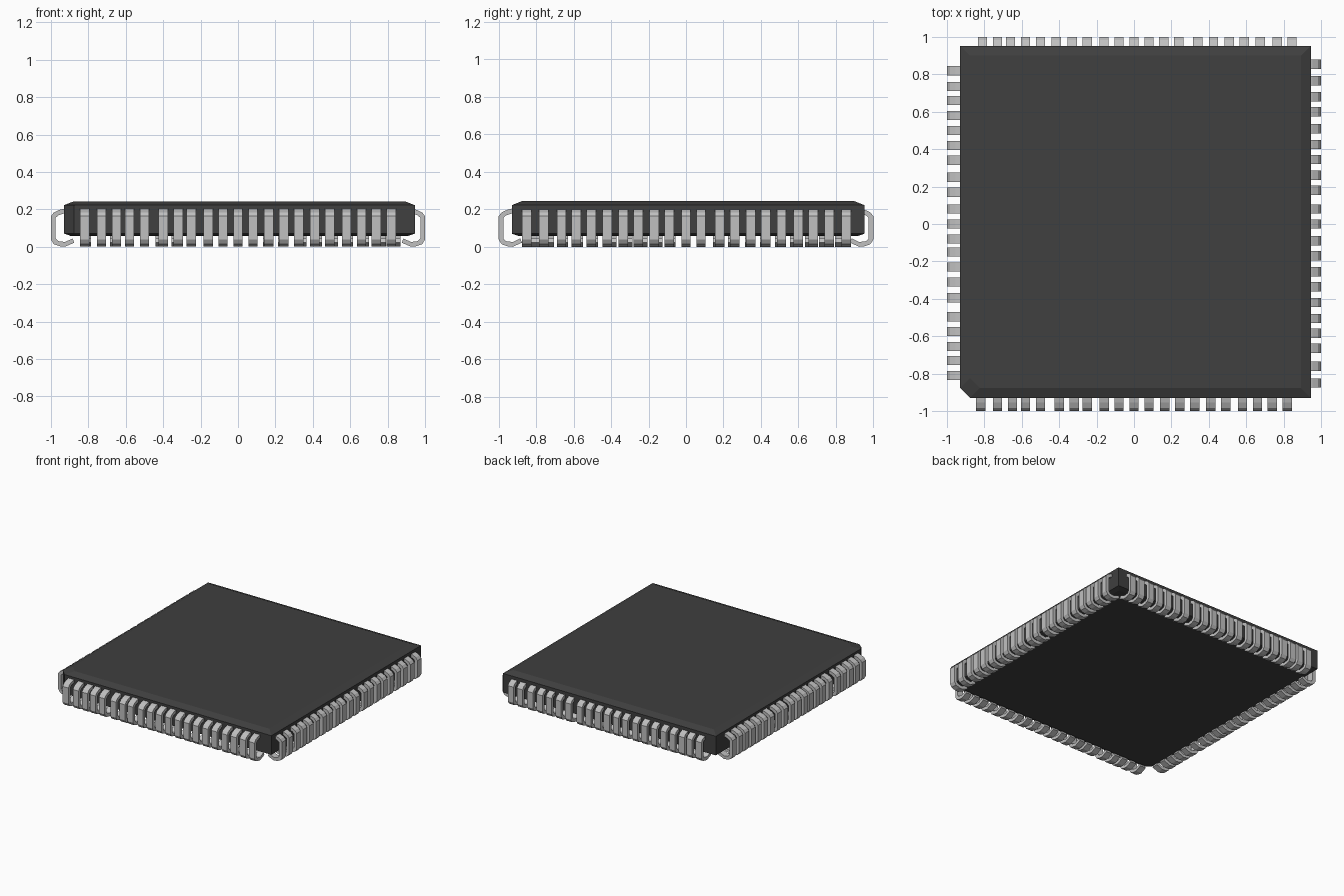
import bpy, bmesh, math

cube = bpy.data.objects.get("Cube")
if cube:
    bpy.data.objects.remove(cube)


def material(name, value, rough):
    m = bpy.data.materials.new(name)
    m.use_nodes = True
    colour = (value, value, value, 1)
    m.diffuse_color = colour
    bsdf = next(n for n in m.node_tree.nodes if n.type == 'BSDF_PRINCIPLED')
    bsdf.inputs["Base Color"].default_value = colour
    bsdf.inputs["Roughness"].default_value = rough
    return m


def loft(name, rings, mat):
    """Closed mesh through a stack of matching rings, capped at both ends."""
    bm = bmesh.new()
    loops = [[bm.verts.new(p) for p in ring] for ring in rings]
    n = len(loops[0])
    for a, b in zip(loops, loops[1:]):
        for i in range(n):
            j = (i + 1) % n
            bm.faces.new((a[i], a[j], b[j], b[i]))
    bm.faces.new(loops[0][::-1])
    bm.faces.new(loops[-1])
    bmesh.ops.recalc_face_normals(bm, faces=bm.faces)
    mesh = bpy.data.meshes.new(name)
    bm.to_mesh(mesh)
    bm.free()
    mesh.materials.append(mat)
    return mesh


def place(name, mesh, location=(0, 0, 0), angle=0):
    ob = bpy.data.objects.new(name, mesh)
    ob.location = location
    ob.rotation_euler.z = math.radians(angle)
    bpy.context.collection.objects.link(ob)
    return ob


black = material("black plastic", 0.05, 0.7)
silver = material("silver metal", 0.53, 0.5)

# Package body: square plan with one cut corner, bevelled top and bottom
X0, X1, Y0, Y1, CUT = -0.93, 0.945, -0.93, 0.953, 0.053


def plan(inset, z):
    x0, x1, y0, y1 = X0 + inset, X1 - inset, Y0 + inset, Y1 - inset
    return [(x0 + CUT, y0, z), (x1, y0, z), (x1, y1, z),
            (x0, y1, z), (x0, y0 + CUT, z)]


body = loft("body", [plan(0.035, 0.058), plan(0, 0.07),
                     plan(0, 0.222), plan(0.053, 0.243)], black)
place("body", body)

# J-shaped lead: side profile as (distance outwards, height), swept across its width
profile = [(0.915, 0.207), (0.955, 0.197), (0.985, 0.183), (1.0, 0.163),
           (1.0, 0.038), (0.985, 0.014), (0.955, 0.003), (0.925, 0.0),
           (0.875, 0.022), (0.885, 0.044), (0.925, 0.025), (0.962, 0.03),
           (0.975, 0.045), (0.975, 0.155), (0.96, 0.168), (0.915, 0.183)]
WIDTH = 0.05
lead = loft("lead", [[(x, -r, z) for r, z in profile]
                     for x in (-WIDTH / 2, WIDTH / 2)], silver)

# Slightly uneven lead spacing along each side
sides = {
    "front": (0, [-.82, -.73, -.65, -.58, -.5, -.4, -.32, -.25, -.16, -.08, 0,
                  .08, .165, .245, .325, .41, .49, .58, .66, .74, .82]),
    "left": (90, [-.85, -.76, -.665, -.585, -.505, -.42, -.335, -.255, -.17, -.09, 0,
                  .08, .18, .26, .345, .425, .51, .6, .68, .765, .855]),
    "back": (180, [-.81, -.73, -.66, -.58, -.5, -.415, -.33, -.25, -.16, -.08, 0,
                   .08, .16, .24, .34, .425, .51, .59, .675, .765, .845]),
    "right": (270, [-.81, -.73, -.655, -.575, -.495, -.395, -.31, -.23, -.15, -.08, 0,
                    .08, .17, .25, .34, .42, .5, .58, .66, .735, .82]),
}
for side, (angle, offsets) in sides.items():
    for i, t in enumerate(offsets, 1):
        spot = (t, 0, 0) if side in ("front", "back") else (0, t, 0)
        place(f"lead_{side}_{i:02d}", lead, spot, angle)
